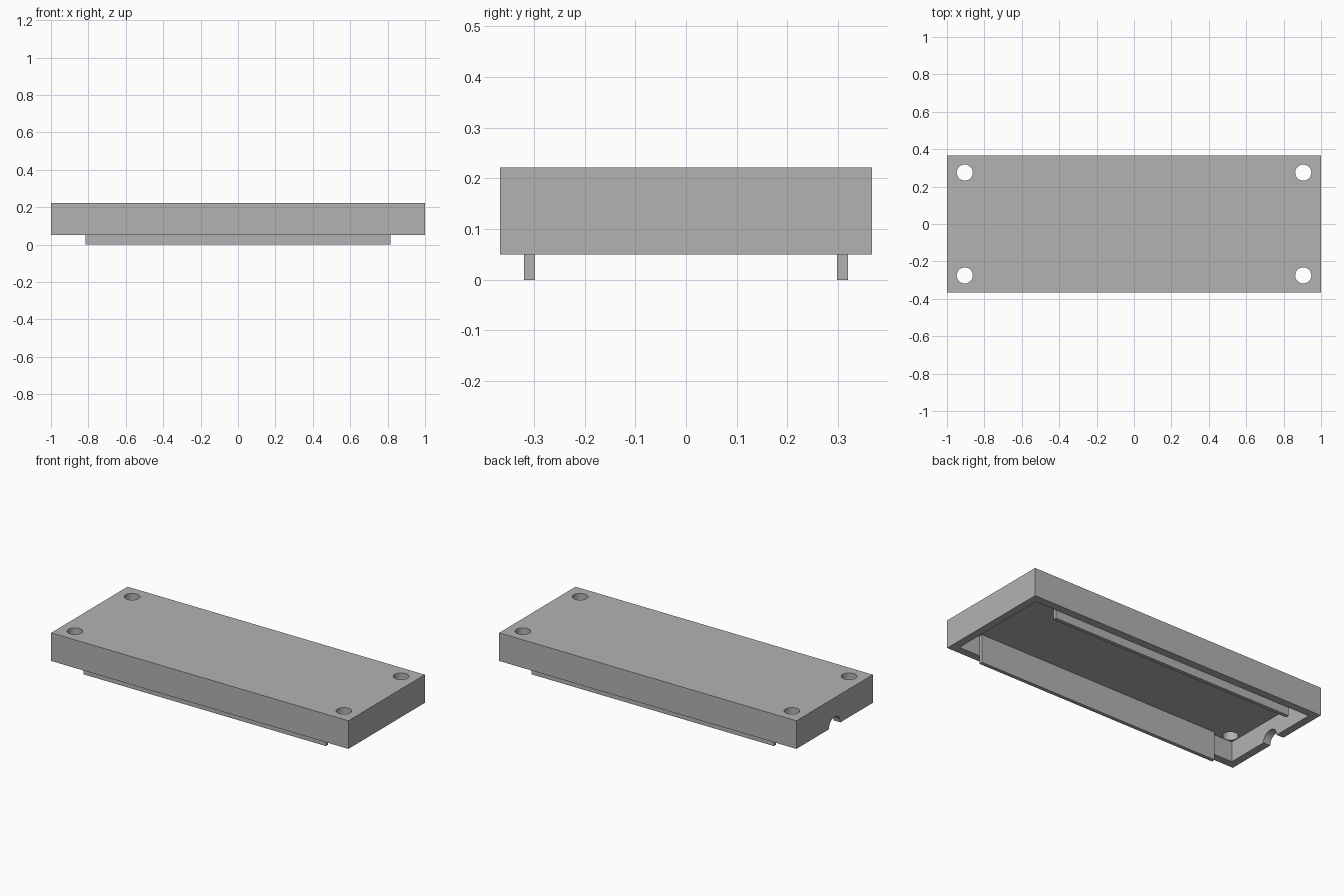
import bpy
from math import pi

# Remove the default cube
old = bpy.data.objects.get("Cube")
if old:
    bpy.data.objects.remove(old)

# Main dimensions
HALF_X, HALF_Y = 1.0, 0.367
RIM_Z, TOP_Z = 0.05, 0.221
WALL, ROOF_Z = 0.047, 0.171

grey = bpy.data.materials.new("plain grey")
grey.use_nodes = True
colour = (0.45, 0.45, 0.45, 1)
grey.diffuse_color = colour
grey.node_tree.nodes["Principled BSDF"].inputs["Base Color"].default_value = colour


def box(name, x, y, z):
    """Box spanning three (low, high) ranges."""
    spans = (x, y, z)
    bpy.ops.mesh.primitive_cube_add(size=1, location=[sum(s) / 2 for s in spans])
    obj = bpy.context.object
    obj.name = name
    obj.scale = [s[1] - s[0] for s in spans]
    bpy.ops.object.transform_apply(location=True, rotation=False, scale=True)
    obj.data.materials.append(grey)
    return obj


def cylinder(name, radius, depth, location, rotation=(0, 0, 0)):
    bpy.ops.mesh.primitive_cylinder_add(vertices=48, radius=radius, depth=depth,
                                        location=location, rotation=rotation)
    obj = bpy.context.object
    obj.name = name
    obj.data.materials.append(grey)
    return obj


def cut(target, cutter):
    """Subtract the cutter from the target, then discard the cutter."""
    cutter.hide_render = True
    mod = target.modifiers.new("cut", "BOOLEAN")
    mod.operation = "DIFFERENCE"
    mod.solver = "EXACT"
    mod.object = cutter
    bpy.context.view_layer.objects.active = target
    bpy.ops.object.modifier_apply(modifier=mod.name)
    bpy.data.objects.remove(cutter)


# Hollow lid, open underneath
lid = box("lid", (-HALF_X, HALF_X), (-HALF_Y, HALF_Y), (RIM_Z, TOP_Z))
in_x, in_y = HALF_X - WALL, HALF_Y - WALL
cut(lid, box("cavity_cutter", (-in_x, in_x), (-in_y, in_y), (-0.1, ROOF_Z)))

# Screw holes in the corners
for sx in (-1, 1):
    for sy in (-1, 1):
        cut(lid, cylinder("hole_cutter", 0.043, 0.2, (sx * 0.905, sy * 0.275, TOP_Z)))

# Half-round cable notch in one end wall
cut(lid, cylinder("notch_cutter", 0.055, 0.2, (-HALF_X, 0, RIM_Z), (0, pi / 2, 0)))

# Locating lips along the long walls
for sy, side in ((-1, "front"), (1, "back")):
    edges = sorted((sy * 0.298, sy * in_y))
    box(side + "_lip", (-0.815, 0.815), edges, (0, ROOF_Z))

# Smooth the holes and keep the edges sharp
bpy.ops.object.select_all(action="DESELECT")
lid.select_set(True)
bpy.context.view_layer.objects.active = lid
bpy.ops.object.shade_smooth_by_angle(angle=pi / 6)
